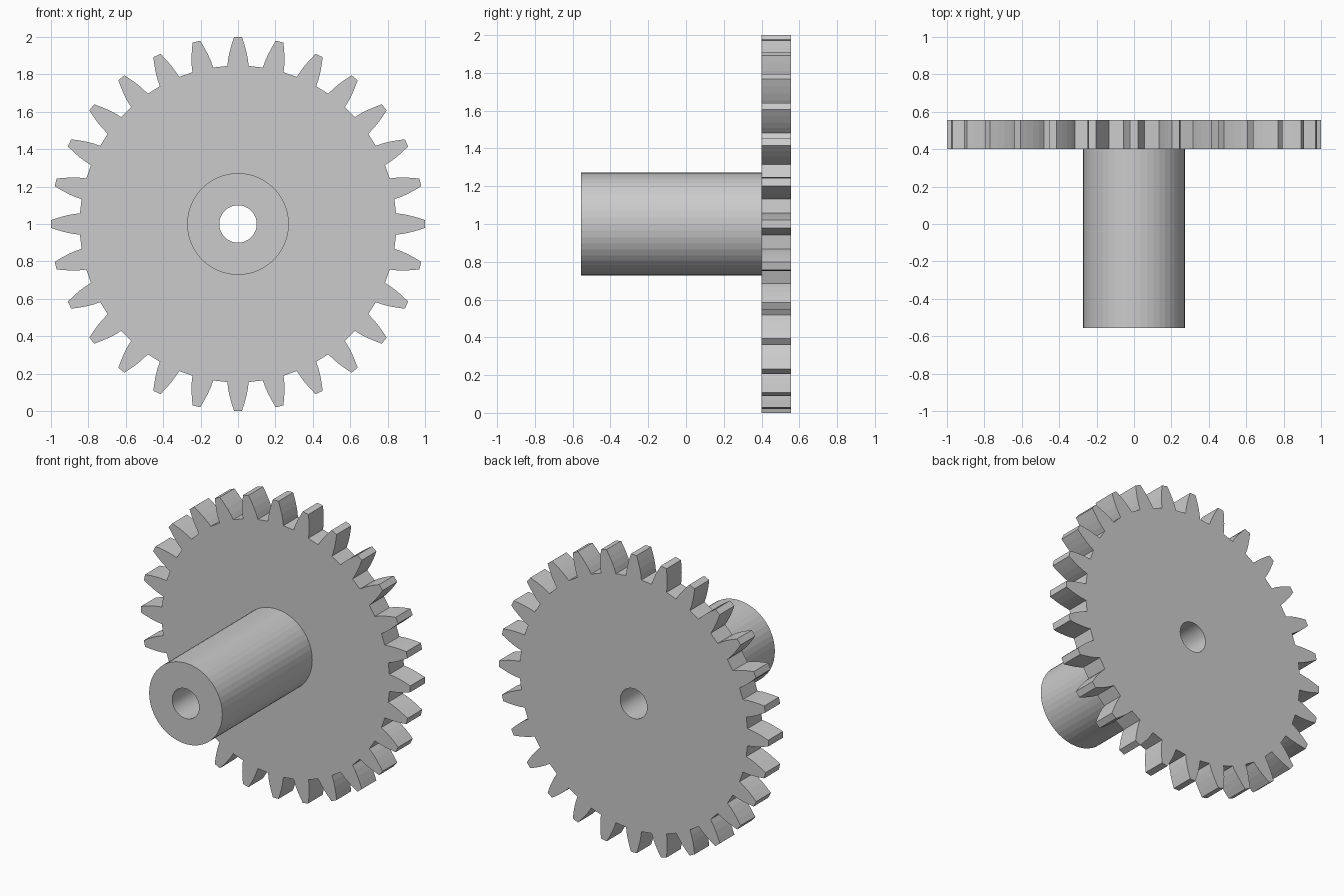
import bpy
import bmesh
from math import sin, cos, pi, atan2
from mathutils import Matrix

cube = bpy.data.objects.get("Cube")
if cube:
    bpy.data.objects.remove(cube, do_unlink=True)

TEETH = 28
SIDES = 48
BORE, HUB = 0.10, 0.272
FRONT, STEP, BACK = -0.555, 0.40, 0.555
CENTRE_Z = 1.0

steel = bpy.data.materials.new("plain grey")
steel.use_nodes = True
grey = (0.6, 0.6, 0.6, 1)
steel.diffuse_color = grey
steel.node_tree.nodes["Principled BSDF"].inputs["Base Color"].default_value = grey


def circle(radius):
    return [(radius * sin(2 * pi * i / SIDES), radius * cos(2 * pi * i / SIDES))
            for i in range(SIDES)]


def gear_outline():
    # One flank as (radius, half width), mirrored and repeated round the wheel
    flank = [(0.845, 0.057), (0.88, 0.053), (0.92, 0.045), (0.96, 0.034), (1.0, 0.021)]
    tooth = [(-w, r) for r, w in flank] + [(w, r) for r, w in reversed(flank)]
    points = []
    for i in range(TEETH):
        a = 2 * pi * i / TEETH
        points += [(x * cos(a) + z * sin(a), z * cos(a) - x * sin(a)) for x, z in tooth]
    return points


def bored_part(name, outline, y0, y1):
    # Extrude a profile with a round bore along y
    bm = bmesh.new()
    edges = []
    for loop in (outline, circle(BORE)):
        verts = [bm.verts.new((x, y0, z)) for x, z in loop]
        edges += [bm.edges.new((v, verts[i - 1])) for i, v in enumerate(verts)]
    bmesh.ops.triangle_fill(bm, edges=edges, use_beauty=True, normal=(0, -1, 0))
    caps = bm.faces[:]
    new = bmesh.ops.extrude_face_region(bm, geom=caps, use_keep_orig=True)["geom"]
    bmesh.ops.translate(bm, vec=(0, y1 - y0, 0),
                        verts=[g for g in new if isinstance(g, bmesh.types.BMVert)])
    bmesh.ops.recalc_face_normals(bm, faces=bm.faces[:])
    mesh = bpy.data.meshes.new(name)
    bm.to_mesh(mesh)
    bm.free()
    mesh.materials.append(steel)
    obj = bpy.data.objects.new(name, mesh)
    obj.location.z = CENTRE_Z
    bpy.context.collection.objects.link(obj)
    return obj


# Toothed wheel at the back, long hub in front
bored_part("gear_wheel", gear_outline(), STEP, BACK)
bored_part("hub", circle(HUB), FRONT, STEP)
